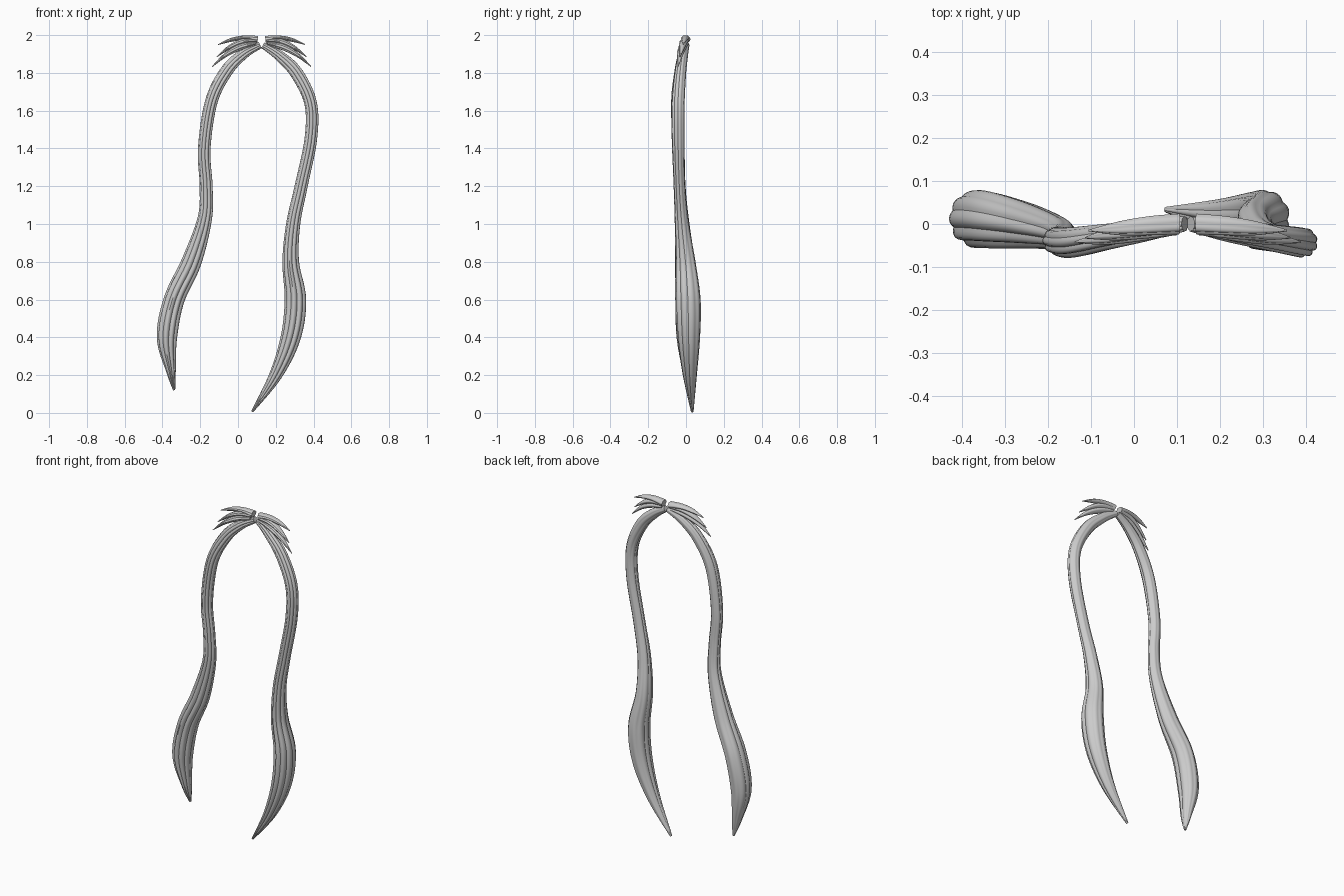
import bpy, bmesh
from math import sin, cos, pi, radians
from mathutils import Vector

if "Cube" in bpy.data.objects:
    bpy.data.objects.remove(bpy.data.objects["Cube"])


def catmull(stations, steps):
    """Smoothly interpolate (x, y, z, half_width, half_depth) stations."""
    p = [stations[0]] + list(stations) + [stations[-1]]
    out = []
    for i in range(1, len(p) - 2):
        for s in range(steps):
            t = s / steps
            out.append([0.5 * (2 * b + (c - a) * t + (2 * a - 5 * b + 4 * c - d) * t * t
                               + (3 * b - a - 3 * c + d) * t ** 3)
                        for a, b, c, d in zip(*p[i - 1:i + 3])])
    return out + [list(stations[-1])]


def lock(name, stations, lobes, groove, steps=8, sides=54):
    """Sweep a grooved oval along a path; grooves are deeper on the front."""
    path = catmull(stations, steps)
    bm = bmesh.new()
    rings = []
    for i, (x, y, z, w, d) in enumerate(path):
        a, b = path[max(i - 1, 0)], path[min(i + 1, len(path) - 1)]
        tan = Vector((b[0] - a[0], 0, b[2] - a[2])).normalized()
        side = Vector((-tan.z, 0, tan.x))
        ring = []
        for k in range(sides):
            t = 2 * pi * k / sides
            r = 1 - groove * (1 - 0.5 * sin(t)) * (1 - abs(sin(lobes * t / 2)))
            ring.append(bm.verts.new(Vector((x, y, z)) + side * (w * r * cos(t))
                                     + Vector((0, d * r * sin(t), 0))))
        rings.append(ring)
    for r0, r1 in zip(rings, rings[1:]):
        for k in range(sides):
            n = (k + 1) % sides
            bm.faces.new((r0[k], r0[n], r1[n], r1[k]))
    bm.faces.new(rings[0])
    bm.faces.new(rings[-1])
    bmesh.ops.recalc_face_normals(bm, faces=bm.faces)
    me = bpy.data.meshes.new(name)
    bm.to_mesh(me)
    bm.free()
    ob = bpy.data.objects.new(name, me)
    bpy.context.collection.objects.link(ob)
    bpy.ops.object.select_all(action='DESELECT')
    ob.select_set(True)
    bpy.context.view_layer.objects.active = ob
    bpy.ops.object.shade_smooth_by_angle(angle=radians(35))
    return ob


# Long wavy locks, from the parting to the tip
lock("long_lock_left", [
    (0.118, 0.0, 1.947, .018, .018), (0.03, -.015, 1.90, .028, .026),
    (-.06, -.03, 1.81, .034, .031), (-.14, -.043, 1.65, .034, .036),
    (-.178, -.04, 1.4, .034, .033), (-.168, -.033, 1.2, .035, .031),
    (-.175, -.022, 1.03, .039, .037), (-.245, -.005, 0.8, .054, .053),
    (-.337, .01, 0.6, .056, .067), (-.375, .012, 0.4, .055, .063),
    (-.354, .02, 0.22, .026, .036), (-.338, .03, 0.12, .006, .007)], 9, 0.12)
lock("long_lock_right", [
    (.132, 0.0, 1.947, .018, .018), (.215, -.015, 1.895, .028, .026),
    (.31, -.03, 1.80, .035, .031), (.385, -.042, 1.64, .034, .035),
    (.386, -.042, 1.45, .034, .034), (.335, -.035, 1.2, .035, .031),
    (.293, -.022, 1.0, .038, .038), (.28, -.003, 0.8, .045, .054),
    (.305, .01, 0.6, .058, .068), (.28, .014, 0.4, .054, .061),
    (.2, .02, 0.2, .035, .038), (.075, .033, 0.006, .006, .007)], 9, 0.12)

# Short pointed tufts fanning out beside the parting (distance out, y, z, width, depth)
spikes = {
    "upper": [(.02, 0, 1.978, .019, .024), (.09, -.004, 1.985, .014, .022),
              (.16, -.01, 1.975, .011, .016), (.23, -.015, 1.95, .002, .002)],
    "middle": [(.025, -.004, 1.97, .014, .022), (.10, -.012, 1.965, .016, .022),
               (.17, -.022, 1.935, .012, .016), (.238, -.032, 1.885, .002, .002)],
    "lower": [(.03, -.006, 1.955, .012, .02), (.11, -.018, 1.937, .017, .022),
              (.19, -.032, 1.895, .012, .016), (.262, -.042, 1.833, .002, .002)],
}
for label, sgn in (("left", -1), ("right", 1)):
    for part, pts in spikes.items():
        lock(f"tuft_{part}_{label}",
             [(.125 + sgn * x, y, z, w, d) for x, y, z, w, d in pts], 6, 0.12, 6, 36)
